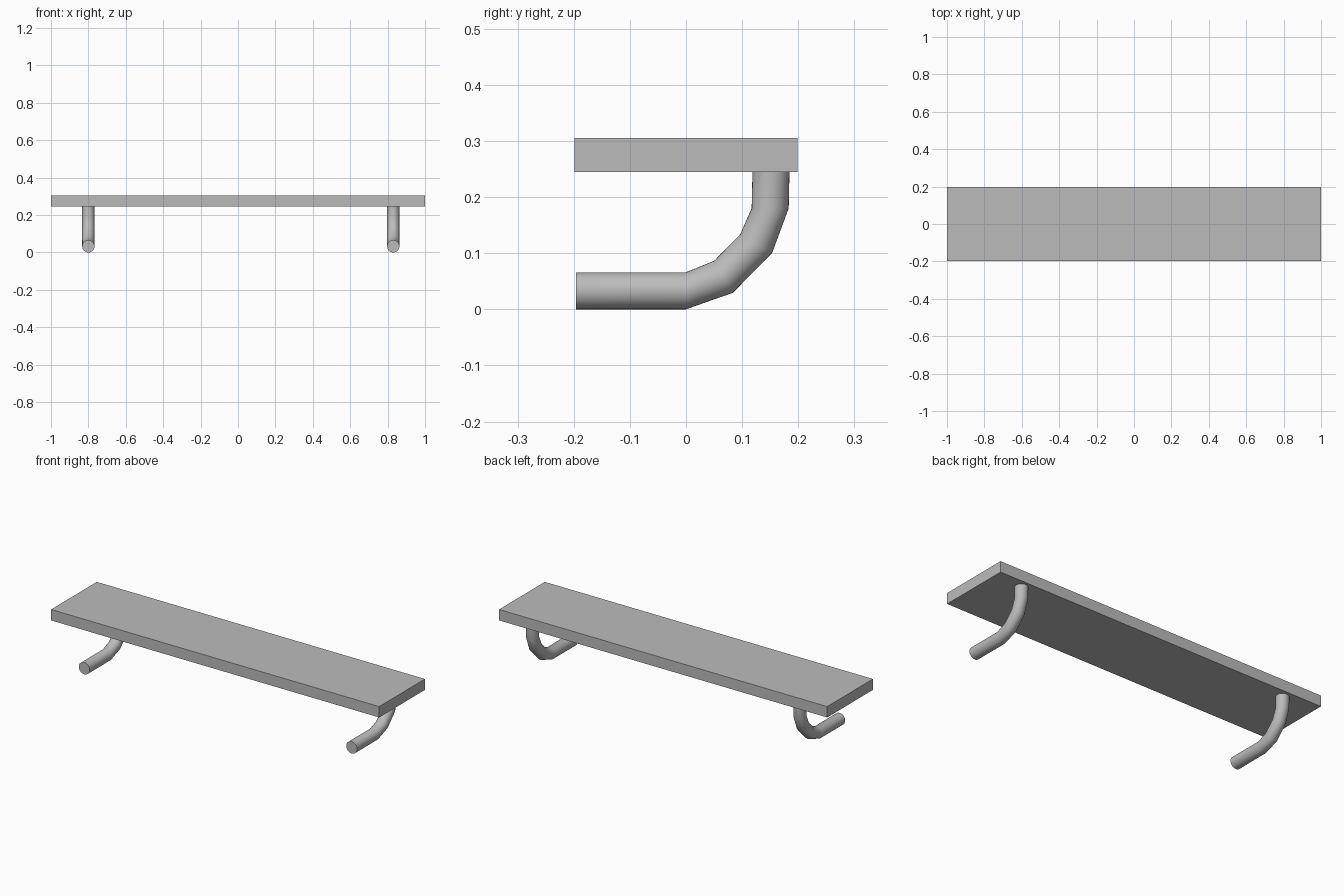
import bpy, bmesh
from math import sin, cos, pi, radians
from mathutils import Vector

cube = bpy.data.objects.get("Cube")
if cube:
    bpy.data.objects.remove(cube, do_unlink=True)

grey = bpy.data.materials.new("plain grey")
grey.use_nodes = True
colour = (0.5, 0.5, 0.5, 1)
grey.diffuse_color = colour
grey.node_tree.nodes["Principled BSDF"].inputs["Base Color"].default_value = colour


def make_object(name, bm):
    bmesh.ops.recalc_face_normals(bm, faces=bm.faces)
    mesh = bpy.data.meshes.new(name)
    bm.to_mesh(mesh)
    bm.free()
    mesh.materials.append(grey)
    obj = bpy.data.objects.new(name, mesh)
    bpy.context.collection.objects.link(obj)
    return obj


# Flat seat board
bm = bmesh.new()
bmesh.ops.create_cube(bm, size=1)
bmesh.ops.scale(bm, vec=(2, 0.398, 0.06), verts=bm.verts)
bmesh.ops.translate(bm, vec=(0, 0, 0.275), verts=bm.verts)
make_object("seat_board", bm)

# Bent tube legs: each ring is (y, z, tilt in degrees)
RADIUS, SIDES = 0.033, 32
PATH = [(-0.196, 0.033, 0), (0, 0.033, 0), (0.067, 0.058, 30),
        (0.125, 0.117, 60), (0.15, 0.18, 90), (0.1515, 0.246, 90)]


def bent_leg(name, x):
    bm = bmesh.new()
    rings = []
    for y, z, tilt in PATH:
        t = radians(tilt)
        inward = Vector((0, -sin(t), cos(t)))
        centre = Vector((x, y, z))
        rings.append([bm.verts.new(centre + RADIUS * (Vector((cos(a), 0, 0)) + sin(a) * inward))
                      for a in (2 * pi * i / SIDES for i in range(SIDES))])
    for r, s in zip(rings, rings[1:]):
        for i in range(SIDES):
            j = (i + 1) % SIDES
            bm.faces.new((r[i], r[j], s[j], s[i]))
    bm.faces.new(rings[0])
    bm.faces.new(rings[-1])
    obj = make_object(name, bm)
    bpy.ops.object.select_all(action='DESELECT')
    obj.select_set(True)
    bpy.context.view_layer.objects.active = obj
    bpy.ops.object.shade_smooth_by_angle(angle=radians(40))


bent_leg("right_leg", -0.80)
bent_leg("left_leg", 0.83)
